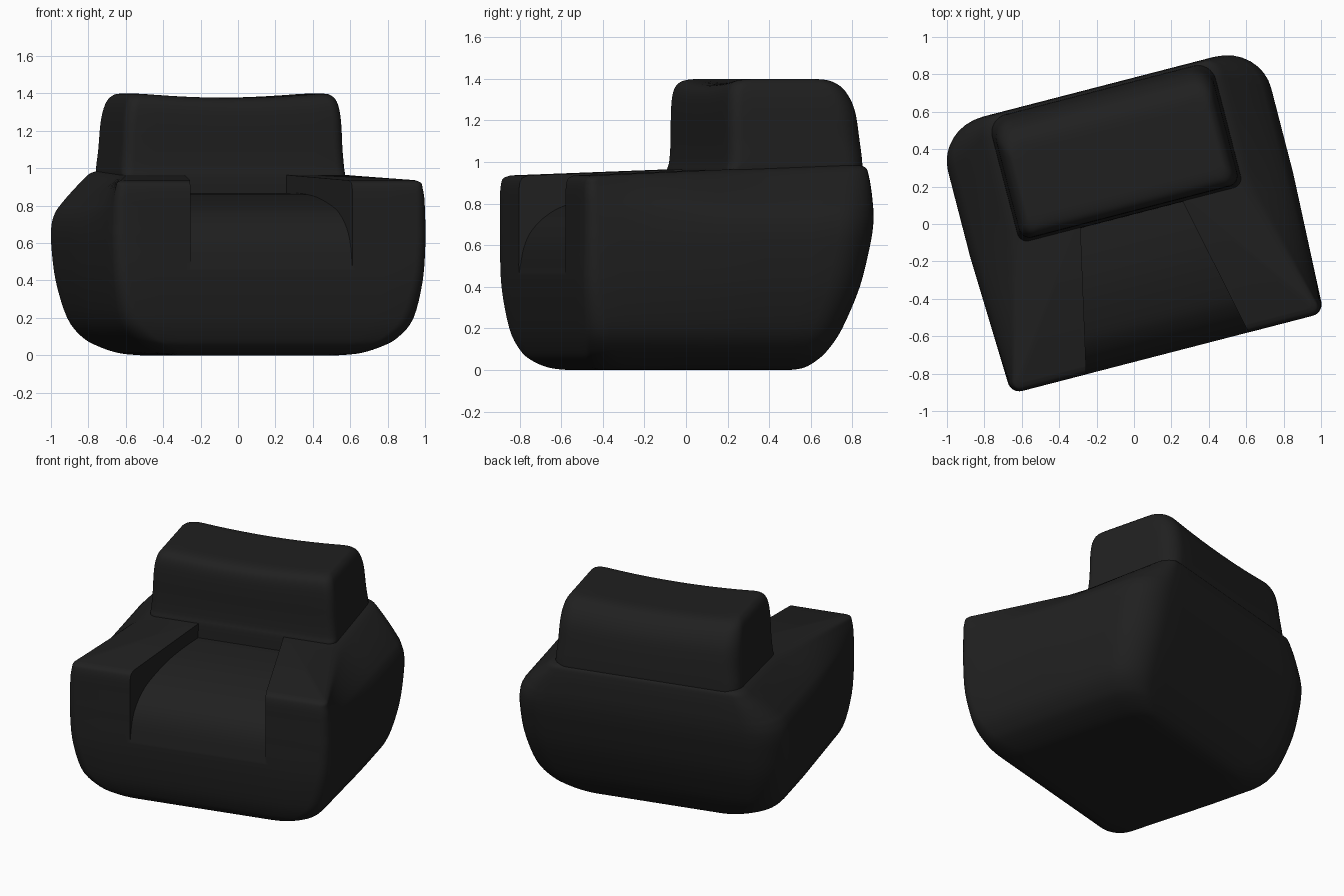
import bpy, bmesh, math

if "Cube" in bpy.data.objects:
    bpy.data.objects.remove(bpy.data.objects["Cube"])

TURN = math.radians(14.5)
black = bpy.data.materials.new("black upholstery")
black.diffuse_color = (0.0145, 0.0145, 0.0145, 1)
black.use_nodes = True
black.node_tree.nodes["Principled BSDF"].inputs["Base Color"].default_value = black.diffuse_color


def smooth_rows(rows, steps=4):
    """Catmull-Rom resampling of the key slices."""
    out = []
    for i in range(len(rows) - 1):
        p = [rows[max(i - 1, 0)], rows[i], rows[i + 1], rows[min(i + 2, len(rows) - 1)]]
        for s in range(steps):
            t = s / steps
            out.append([0.5 * (2 * b + (c - a) * t + (2 * a - 5 * b + 4 * c - d) * t * t
                               + (3 * b - a - 3 * c + d) * t ** 3) for a, b, c, d in zip(*p)])
    return out + [list(rows[-1])]


def outline(wf, wr, front, back, rf, rb, n=8, m=10):
    """Rounded rectangle whose width changes from wf (front) to wr (rear)."""
    pts = []
    corners = [(wf, front, rf, -90), (wf, back, rb, 0), (-wf, back, rb, 90), (-wf, front, rf, 180)]
    for x, y, r, a0 in corners:
        cx = x - math.copysign(r, x)
        cy = y + r if y == front else y - r
        for i in range(n + 1):
            a = math.radians(a0 + 90 * i / n)
            pts.append((cx + r * math.cos(a), cy + r * math.sin(a)))
    full = []
    for k, p in enumerate(pts):
        full.append(p)
        if k % (n + 1) == n:                      # subdivide the straight side
            q = pts[(k + 1) % len(pts)]
            full += [(p[0] + (q[0] - p[0]) * j / m, p[1] + (q[1] - p[1]) * j / m) for j in range(1, m)]
    res = []
    for u, v in full:
        t = min(max((v - front) / (0.05 - front), 0), 1) if front < 0 else 1
        res.append((u * (1 + (wr / wf - 1) * t), v))
    return res


def make_object(name, bm):
    bmesh.ops.recalc_face_normals(bm, faces=bm.faces)
    me = bpy.data.meshes.new(name)
    bm.to_mesh(me)
    bm.free()
    ob = bpy.data.objects.new(name, me)
    bpy.context.collection.objects.link(ob)
    ob.rotation_euler.z = TURN
    me.materials.append(black)
    return ob


def stack(name, rows, height):
    """Skin a pile of horizontal slices."""
    bm = bmesh.new()
    loops = []
    for z, wf, wr, front, back, rf, rb in smooth_rows(rows):
        loops.append([bm.verts.new((u, v, height(u, v, z)))
                      for u, v in outline(wf, wr, front, back, rf, rb)])
    for a, b in zip(loops, loops[1:]):
        for i in range(len(a)):
            j = (i + 1) % len(a)
            bm.faces.new((a[i], a[j], b[j], b[i]))
    bm.faces.new(loops[0][::-1])
    bm.faces.new(loops[-1])
    return make_object(name, bm)


def shade(ob, angle):
    bpy.ops.object.select_all(action='DESELECT')
    ob.select_set(True)
    bpy.context.view_layer.objects.active = ob
    bpy.ops.object.shade_smooth_by_angle(angle=math.radians(angle))


# body with arms: z, front half width, rear half width, front, back, front radius, rear radius
body = stack("body_and_arms", [
    (0.00, 0.46, 0.46, -0.50, 0.43, 0.15, 0.15),
    (0.012, 0.56, 0.57, -0.57, 0.475, 0.14, 0.15),
    (0.05, 0.665, 0.68, -0.63, 0.515, 0.13, 0.16),
    (0.10, 0.74, 0.76, -0.66, 0.55, 0.11, 0.17),
    (0.20, 0.81, 0.83, -0.688, 0.605, 0.09, 0.19),
    (0.40, 0.85, 0.878, -0.712, 0.685, 0.07, 0.21),
    (0.60, 0.862, 0.892, -0.714, 0.735, 0.06, 0.22),
    (0.70, 0.862, 0.885, -0.714, 0.752, 0.06, 0.22),
    (0.76, 0.862, 0.865, -0.714, 0.757, 0.06, 0.22),
    (0.80, 0.862, 0.835, -0.714, 0.758, 0.06, 0.21),
    (0.85, 0.862, 0.775, -0.714, 0.757, 0.06, 0.18),
    (0.90, 0.858, 0.705, -0.711, 0.753, 0.06, 0.14),
    (0.935, 0.85, 0.65, -0.70, 0.742, 0.05, 0.10),
    (0.95, 0.82, 0.605, -0.67, 0.70, 0.04, 0.09),
], lambda u, v, z: z + max(0, min(1, (z - 0.8) / 0.15)) * 0.04 * (v + 0.3))

# hollow for the seat, wider toward the front, rolling down over the front edge
profile = smooth_rows([(0.12, 0.868), (-0.10, 0.866), (-0.30, 0.845), (-0.49, 0.793), (-0.58, 0.745),
                       (-0.65, 0.675), (-0.69, 0.59), (-0.712, 0.47), (-0.73, 0.38)])
profile += [(-0.95, 0.38), (-0.95, 1.2), (0.12, 1.2)]
bm = bmesh.new()
sides = [[bm.verts.new((s * (0.28 + (0.06 - v) * 0.217), v, z)) for v, z in profile] for s in (-1, 1)]
for i in range(len(profile)):
    j = (i + 1) % len(profile)
    bm.faces.new((sides[0][i], sides[0][j], sides[1][j], sides[1][i]))
bm.faces.new(sides[0])
bm.faces.new(sides[1])
cutter = make_object("seat_cutter", bm)
cutter.hide_render = True

cut = body.modifiers.new("seat hollow", 'BOOLEAN')
cut.operation = 'DIFFERENCE'
cut.solver = 'EXACT'
cut.object = cutter
bpy.context.view_layer.objects.active = body
bpy.ops.object.modifier_apply(modifier=cut.name)
bpy.data.objects.remove(cutter)
shade(body, 35)

# backrest block with a slightly dipped top
backrest = stack("backrest", [
    (0.80, 0.60, 0.60, 0.05, 0.70, 0.05, 0.10),
    (0.95, 0.615, 0.615, 0.052, 0.735, 0.05, 0.10),
    (1.00, 0.616, 0.616, 0.062, 0.738, 0.06, 0.10),
    (1.10, 0.608, 0.608, 0.067, 0.73, 0.06, 0.11),
    (1.25, 0.60, 0.60, 0.067, 0.708, 0.06, 0.11),
    (1.34, 0.585, 0.585, 0.075, 0.665, 0.06, 0.10),
    (1.385, 0.56, 0.56, 0.10, 0.615, 0.06, 0.09),
    (1.403, 0.51, 0.51, 0.15, 0.56, 0.06, 0.08),
    (1.405, 0.35, 0.35, 0.23, 0.48, 0.05, 0.06),
    (1.405, 0.10, 0.10, 0.32, 0.40, 0.02, 0.02),
], lambda u, v, z: z - 0.028 * max(0, min(1, (z - 1) / 0.4)) * max(0, 1 - (u / 0.55) ** 2))
shade(backrest, 60)
